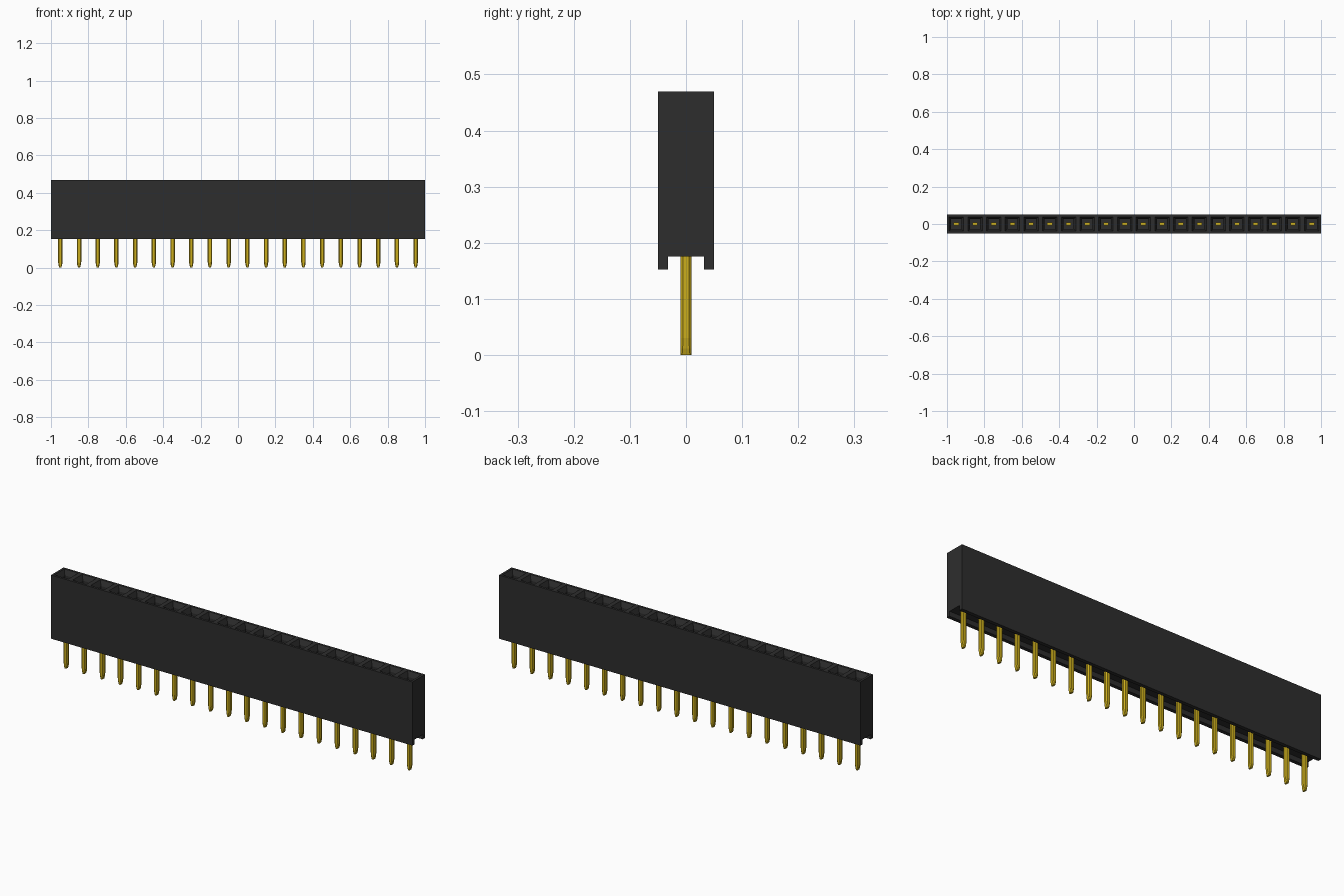
import bpy, bmesh
from mathutils import Vector

old = bpy.data.objects.get("Cube")
if old:
    bpy.data.objects.remove(old)

COUNT, PITCH = 20, 0.1
TOP, FLOOR, CHANNEL = 0.47, 0.152, 0.176


def material(name, rgb, rough):
    m = bpy.data.materials.new(name)
    m.use_nodes = True
    m.diffuse_color = (*rgb, 1)
    shader = m.node_tree.nodes["Principled BSDF"]
    shader.inputs["Base Color"].default_value = (*rgb, 1)
    shader.inputs["Roughness"].default_value = rough
    return m


black = material("black plastic", (0.027, 0.027, 0.027), 0.6)
gold = material("gold plating", (0.6, 0.42, 0.012), 0.4)


def make_object(name, bm, mat):
    bmesh.ops.recalc_face_normals(bm, faces=bm.faces)
    mesh = bpy.data.meshes.new(name)
    bm.to_mesh(mesh)
    bm.free()
    mesh.materials.append(mat)
    obj = bpy.data.objects.new(name, mesh)
    bpy.context.collection.objects.link(obj)
    return obj


def sink(bm, faces, inset, depth):
    """Inset each face on its own and push the inner face down."""
    bmesh.ops.inset_individual(bm, faces=faces, thickness=inset)
    for v in {v for f in faces for v in f.verts}:
        v.co.z -= depth


# Housing: channelled profile run along x, split into one cell per contact
bm = bmesh.new()
half = [(0.05, TOP), (0.05, FLOOR), (0.032, FLOOR), (0.032, CHANNEL)]
profile = half + [(-y, z) for y, z in reversed(half)]
end = bm.faces.new([bm.verts.new((-1, y, z)) for y, z in profile])
run = bmesh.ops.extrude_face_region(bm, geom=[end], use_keep_orig=True)
bmesh.ops.translate(bm, vec=(2, 0, 0),
                    verts=[g for g in run["geom"] if isinstance(g, bmesh.types.BMVert)])
bmesh.ops.recalc_face_normals(bm, faces=bm.faces)
for i in range(1, COUNT):
    bmesh.ops.bisect_plane(bm, geom=bm.verts[:] + bm.edges[:] + bm.faces[:],
                           plane_co=(-1 + i * PITCH, 0, 0), plane_no=(1, 0, 0))

# Sockets: flat rim, sloping lead-in, then a deep straight shaft
bm.normal_update()
tops = [f for f in bm.faces if f.calc_center_median().z > TOP - 0.001]
sink(bm, tops, 0.016, 0)
sink(bm, tops, 0.016, 0.025)
sink(bm, tops, 0.0001, 0.22)
make_object("housing", bm, black)


def loft(bm, sections):
    """Skin chamfered rectangles given as (half x, half y, chamfer, z)."""
    rings = []
    for hx, hy, c, z in sections:
        pts = [(hx, hy - c), (hx - c, hy), (c - hx, hy), (-hx, hy - c),
               (-hx, c - hy), (c - hx, -hy), (hx - c, -hy), (hx, c - hy)]
        rings.append([bm.verts.new((x, y, z)) for x, y in pts])
    for low, high in zip(rings, rings[1:]):
        for k in range(8):
            n = (k + 1) % 8
            bm.faces.new((low[k], low[n], high[n], high[k]))
    bm.faces.new(rings[0])
    bm.faces.new(rings[-1])


# Pins: chamfered legs with tapered tips, and a contact in each socket
pin_sections = [(0.005, 0.01, 0.003, 0), (0.009, 0.01, 0.004, 0.012),
                (0.012, 0.01, 0.005, 0.03), (0.012, 0.01, 0.005, 0.18)]
contact_sections = [(0.014, 0.009, 0.002, 0.22), (0.014, 0.009, 0.002, 0.36)]
for name, sections in (("solder_pin", pin_sections), ("socket_contact", contact_sections)):
    for i in range(COUNT):
        bm = bmesh.new()
        loft(bm, sections)
        obj = make_object(f"{name}_{i + 1}", bm, gold)
        obj.location = Vector((-1 + (i + 0.5) * PITCH, 0, 0))
